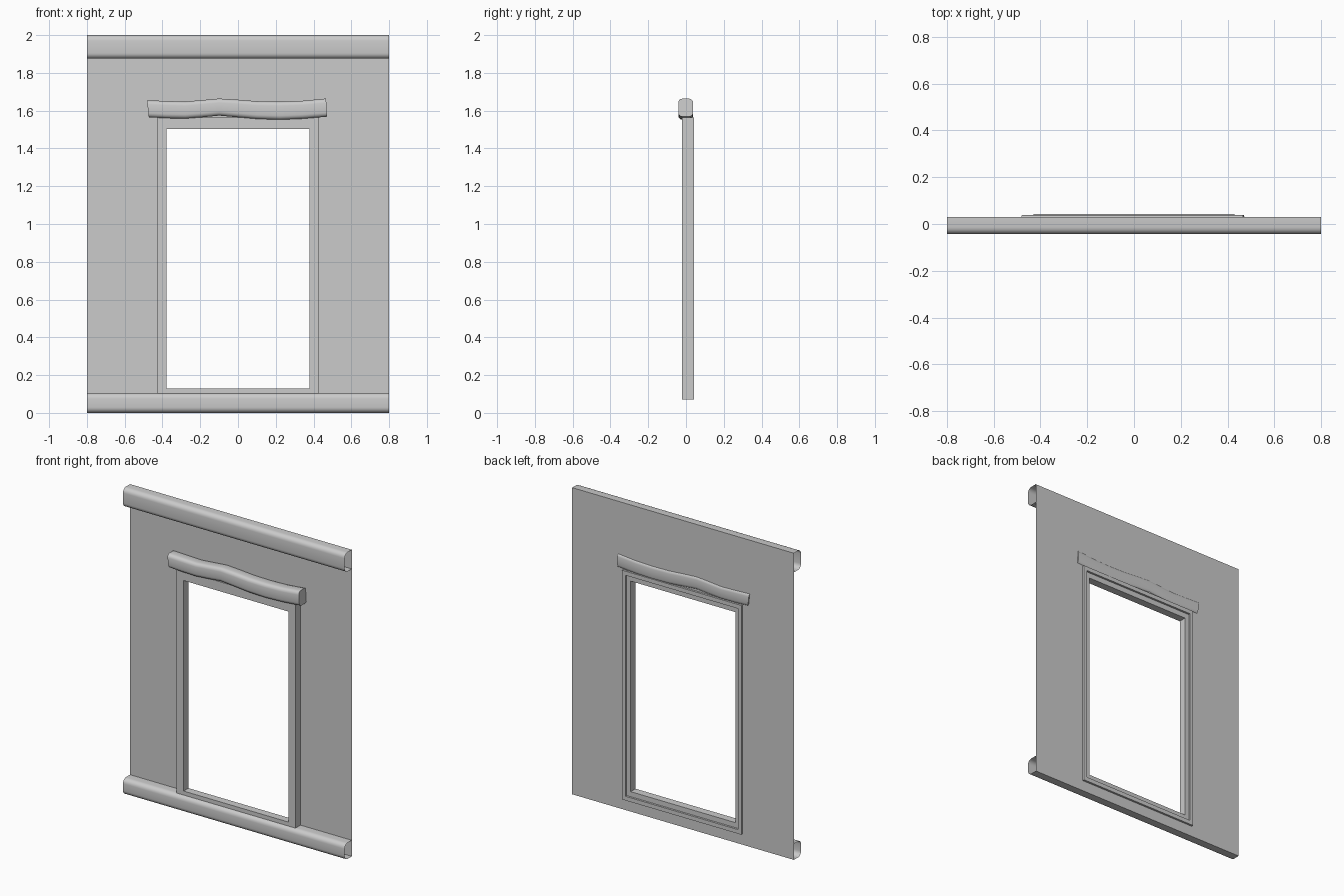
import bpy, math

if "Cube" in bpy.data.objects:
    bpy.data.objects.remove(bpy.data.objects["Cube"])

WALL_Y = 0.03


def make(name, verts, faces, smooth=None):
    me = bpy.data.meshes.new(name)
    me.from_pydata(verts, [], faces)
    me.update()
    ob = bpy.data.objects.new(name, me)
    bpy.context.collection.objects.link(ob)
    if smooth:
        bpy.ops.object.select_all(action='DESELECT')
        ob.select_set(True)
        bpy.context.view_layer.objects.active = ob
        bpy.ops.object.shade_smooth_by_angle(angle=math.radians(smooth))
    return ob


def loft(name, rings, loop=False, closed=True, caps=False, smooth=None):
    """Skin a list of point rings; loop joins the last ring to the first."""
    n, m = len(rings[0]), len(rings)
    verts = [p for r in rings for p in r]
    faces = []
    for i in range(m if loop else m - 1):
        k = (i + 1) % m
        for j in range(n if closed else n - 1):
            l = (j + 1) % n
            faces.append((i * n + j, i * n + l, k * n + l, k * n + j))
    if caps:
        faces += [tuple(range(n))[::-1], tuple(range((m - 1) * n, m * n))]
    return make(name, verts, faces, smooth)


def arc(cy, cz, r, a0, a1, steps=5):
    angles = [math.radians(a0 + (a1 - a0) * i / steps) for i in range(steps + 1)]
    return [(cy + r * math.cos(a), cz + r * math.sin(a)) for a in angles]


def rect(hx, z0, z1, y):
    return [(-hx, y, z0), (hx, y, z0), (hx, y, z1), (-hx, y, z1)]


# wall sheet with a window opening
loft("wall_panel", [rect(0.8, 0, 2, WALL_Y), rect(0.42, 0.08, 1.555, WALL_Y)])

# open-ended rounded beams along the top and bottom edges
for name, z0, z1 in (("bottom_beam", 0.0, 0.105), ("top_beam", 1.875, 2.0)):
    r, yf = 0.03, -0.043
    prof = ([(WALL_Y, z1)] + arc(yf + r, z1 - r, r, 90, 180)
            + arc(yf + r, z0 + r, r, 180, 270) + [(WALL_Y, z0)])
    loft(name, [[(x, y, z) for y, z in prof] for x in (-0.8, 0.8)],
         closed=False, smooth=40)

# window frame: stepped section swept round the opening
loft("window_frame", [
    rect(0.43, 0.07, 1.565, -0.02),
    rect(0.43, 0.07, 1.565, 0.043),
    rect(0.407, 0.097, 1.538, 0.043),
    rect(0.407, 0.097, 1.538, 0.03),
    rect(0.378, 0.13, 1.503, 0.03),
    rect(0.378, 0.13, 1.503, -0.02)], loop=True)

# wavy lintel: (x at top, x at bottom, top z, bottom z)
stations = [(-0.482, -0.472, 1.655, 1.565), (-0.38, -0.38, 1.651, 1.560),
            (-0.28, -0.28, 1.648, 1.558), (-0.19, -0.19, 1.656, 1.565),
            (-0.10, -0.10, 1.664, 1.574), (0.0, 0.0, 1.658, 1.565),
            (0.10, 0.10, 1.650, 1.556), (0.22, 0.22, 1.648, 1.552),
            (0.34, 0.34, 1.652, 1.557), (0.466, 0.472, 1.664, 1.568)]
rings = []
for xt, xb, zt, zb in stations:
    r, y0, y1 = 0.022, -0.041, 0.038
    sec = (arc(y1 - r, zt - r, r, 0, 90, 3) + arc(y0 + r, zt - r, r, 90, 180, 3)
           + arc(y0 + r, zb + r, r, 180, 270, 3) + arc(y1 - r, zb + r, r, 270, 360, 3))
    rings.append([(xb + (xt - xb) * (z - zb) / (zt - zb), y, z) for y, z in sec])
loft("lintel", rings, caps=True, smooth=45)
